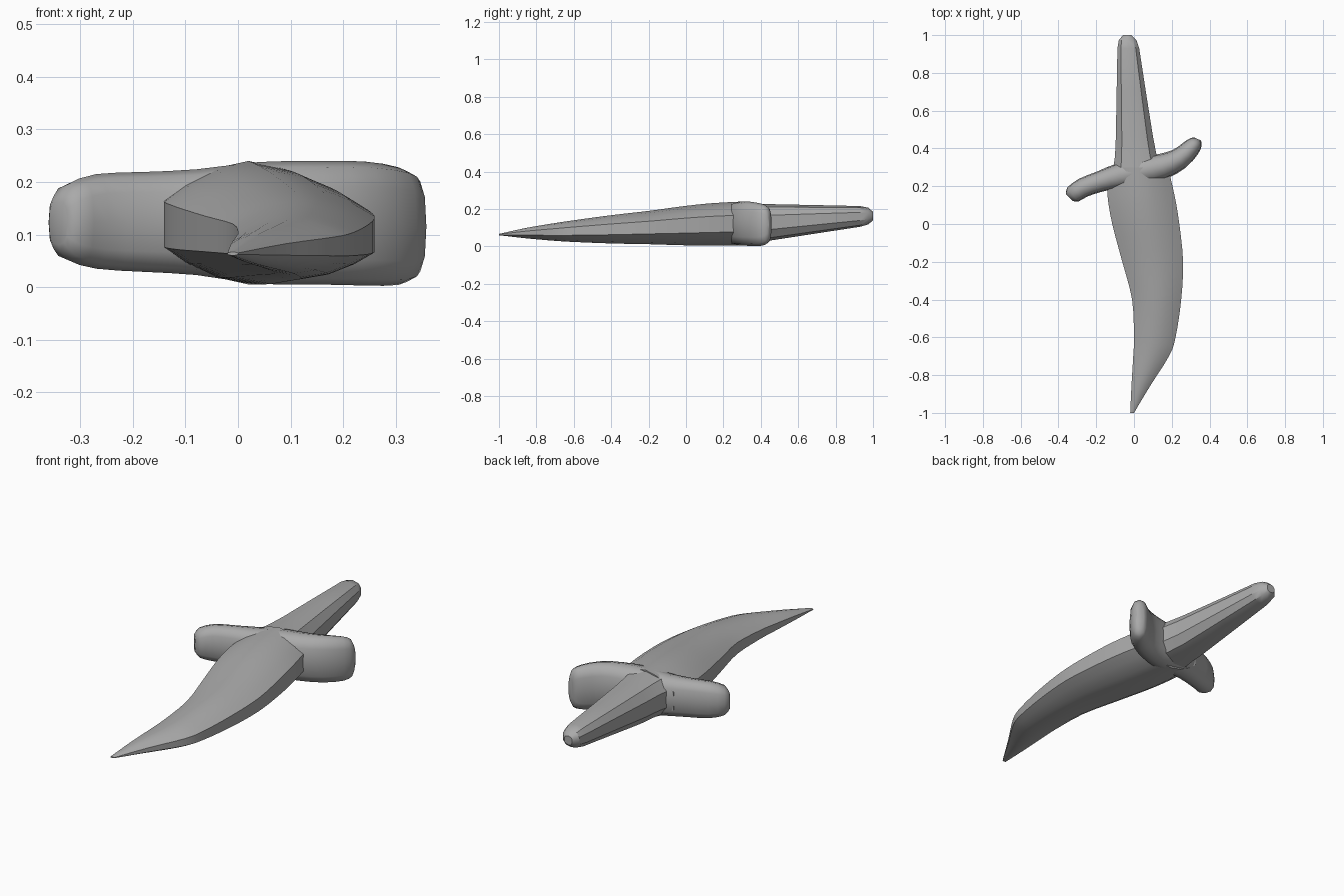
import bpy, bmesh
from math import cos, sin, radians, copysign, pi
from mathutils import Vector

cube = bpy.data.objects.get("Cube")
if cube:
    bpy.data.objects.remove(cube, do_unlink=True)

steel = bpy.data.materials.new("grey_steel")
steel.use_nodes = True
grey = (0.4, 0.4, 0.4, 1)
steel.diffuse_color = grey
steel.node_tree.nodes["Principled BSDF"].inputs["Base Color"].default_value = grey


def refine(rows, steps):
    """Smoothly interpolate rows of numbers with a Catmull-Rom spline."""
    out = []
    for i in range(len(rows) - 1):
        quad = [rows[max(i - 1, 0)], rows[i], rows[i + 1], rows[min(i + 2, len(rows) - 1)]]
        for s in range(steps):
            t = s / steps
            out.append([b + t / 2 * (c - a + t * (2 * a - 5 * b + 4 * c - d + t * (3 * (b - c) + d - a)))
                        for a, b, c, d in zip(*quad)])
    return out + [rows[-1]]


def loft(name, rings, angle):
    """Skin a list of closed rings and cap both ends."""
    bm = bmesh.new()
    loops = [[bm.verts.new(p) for p in ring] for ring in rings]
    for a, b in zip(loops, loops[1:]):
        for i in range(len(a)):
            j = (i + 1) % len(a)
            bm.faces.new((a[i], a[j], b[j], b[i]))
    bm.faces.new(loops[0][::-1])
    bm.faces.new(loops[-1])
    bmesh.ops.recalc_face_normals(bm, faces=bm.faces)
    mesh = bpy.data.meshes.new(name)
    bm.to_mesh(mesh)
    bm.free()
    mesh.materials.append(steel)
    obj = bpy.data.objects.new(name, mesh)
    bpy.context.collection.objects.link(obj)
    bpy.ops.object.select_all(action='DESELECT')
    obj.select_set(True)
    bpy.context.view_layer.objects.active = obj
    bpy.ops.object.shade_smooth_by_angle(angle=radians(angle))
    return obj


def rounded(sides, power, turn=0):
    """Unit superellipse outline; a low power makes it boxier."""
    pts = []
    for k in range(sides):
        a = 2 * pi * k / sides + turn
        pts.append((copysign(abs(cos(a)) ** power, cos(a)), copysign(abs(sin(a)) ** power, sin(a))))
    return pts


# Curved blade: y, right edge x, left edge x, bottom z, top z
blade_rows = [
    (0.30, -0.14, 0.18, 0.005, 0.24),
    (0.15, -0.14, 0.215, 0.005, 0.232),
    (0.0, -0.115, 0.24, 0.006, 0.217),
    (-0.2, -0.062, 0.26, 0.012, 0.19),
    (-0.4, -0.01, 0.25, 0.016, 0.167),
    (-0.6, 0.0, 0.22, 0.024, 0.14),
    (-0.7, -0.004, 0.185, 0.03, 0.125),
    (-0.85, -0.013, 0.09, 0.043, 0.1),
    (-1.0, -0.02, 0.0, 0.06, 0.067),
]
# Lens section with narrow flat edges
upper = [(1, 0.38), (0.75, 0.64), (0.4, 0.88), (0, 1), (-0.4, 0.88), (-0.75, 0.64), (-1, 0.38)]
lens = upper + [(-u, -v) for u, v in upper]
rings = []
for y, x0, x1, z0, z1 in refine(blade_rows, 3):
    rings.append([((x0 + x1) / 2 + u * (x1 - x0) / 2, y, (z0 + z1) / 2 + v * (z1 - z0) / 2)
                  for u, v in lens])
loft("blade", rings, 30)

# Swept S-shaped guard: centre x, centre y, half thickness, bottom z, top z
guard_rows = [
    (-0.342, 0.14, 0.025, 0.08, 0.165),
    (-0.325, 0.155, 0.047, 0.052, 0.195),
    (-0.27, 0.192, 0.052, 0.035, 0.215),
    (-0.18, 0.225, 0.055, 0.029, 0.219),
    (-0.08, 0.255, 0.066, 0.023, 0.224),
    (0.04, 0.28, 0.075, 0.006, 0.238),
    (0.15, 0.305, 0.068, 0.005, 0.24),
    (0.24, 0.345, 0.058, 0.003, 0.239),
    (0.305, 0.405, 0.048, 0.004, 0.228),
    (0.33, 0.437, 0.034, 0.02, 0.21),
    (0.337, 0.45, 0.018, 0.06, 0.17),
]
rows = refine(guard_rows, 2)
rings = []
for i, (x, y, half, z0, z1) in enumerate(rows):
    a, b = rows[max(i - 1, 0)], rows[min(i + 1, len(rows) - 1)]
    side = Vector((a[1] - b[1], b[0] - a[0], 0)).normalized() * half
    rings.append([Vector((x, y, (z0 + z1) / 2 + v * (z1 - z0) / 2)) + side * u
                  for u, v in rounded(12, 0.75)])
loft("guard", rings, 45)

# Tapered grip with a faceted butt: y, right x, left x, bottom z, top z
grip_rows = [
    (0.26, -0.12, 0.16, 0.015, 0.235),
    (0.36, -0.105, 0.125, 0.025, 0.23),
    (0.46, -0.1, 0.105, 0.033, 0.226),
    (0.7, -0.095, 0.066, 0.07, 0.221),
    (0.93, -0.09, 0.03, 0.105, 0.216),
    (0.975, -0.082, 0.014, 0.118, 0.207),
    (1.0, -0.058, -0.012, 0.14, 0.185),
]
rings = []
for y, x0, x1, z0, z1 in grip_rows:
    rings.append([((x0 + x1) / 2 + u * (x1 - x0) / 2, y, (z0 + z1) / 2 + v * (z1 - z0) / 2)
                  for u, v in rounded(10, 0.8, pi / 10)])
loft("grip", rings, 32)
